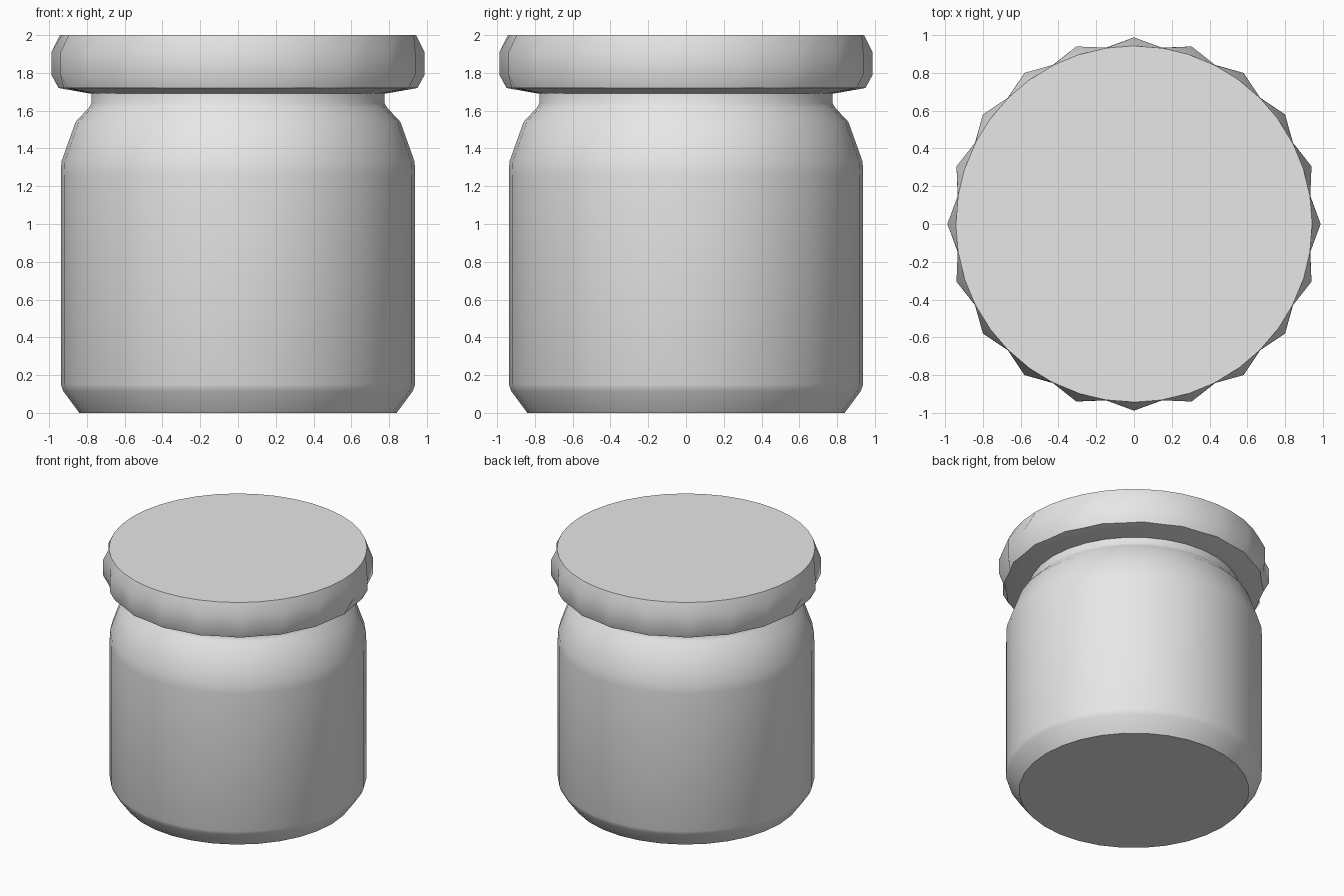
import bpy, bmesh, math

cube = bpy.data.objects.get("Cube")
if cube:
    bpy.data.objects.remove(cube, do_unlink=True)

# One plain colour for the whole jar
grey = bpy.data.materials.new("light grey")
grey.use_nodes = True
colour = (0.8, 0.8, 0.8, 1)
grey.diffuse_color = colour
grey.node_tree.nodes["Principled BSDF"].inputs["Base Color"].default_value = colour


def turned(name, profile, sides, angle):
    """Closed round part; each profile point is (even radius, odd radius, height)."""
    bm = bmesh.new()
    rings = []
    for even, odd, z in profile:
        ring = []
        for i in range(sides):
            r = odd if i % 2 else even
            a = math.tau * i / sides
            ring.append(bm.verts.new((r * math.cos(a), r * math.sin(a), z)))
        rings.append(ring)
    for low, high in zip(rings, rings[1:]):
        for i in range(sides):
            j = (i + 1) % sides
            bm.faces.new((low[i], low[j], high[j], high[i]))
    bm.faces.new(rings[0][::-1])
    bm.faces.new(rings[-1])
    mesh = bpy.data.meshes.new(name)
    bm.to_mesh(mesh)
    bm.free()
    mesh.materials.append(grey)
    obj = bpy.data.objects.new(name, mesh)
    bpy.context.collection.objects.link(obj)
    bpy.ops.object.select_all(action="DESELECT")
    obj.select_set(True)
    bpy.context.view_layer.objects.active = obj
    bpy.ops.object.shade_smooth_by_angle(angle=math.radians(angle))
    return obj


# Jar body: chamfered foot, straight wall, sloped shoulder and neck
body = [(0.84, 0), (0.925, 0.115), (0.938, 0.15), (0.938, 1.26), (0.935, 1.33),
        (0.86, 1.54), (0.79, 1.615), (0.775, 1.64), (0.775, 1.72)]
turned("jar_body", [(r, r, z) for r, z in body], 32, 40)

# Lid: twenty grip ridges that fade into a round flat top
lid = [(0.78, 0.78, 1.69), (0.95, 0.935, 1.72), (0.988, 0.945, 1.79),
       (0.988, 0.945, 1.91), (0.943, 0.943, 2)]
turned("jar_lid", lid, 40, 30)
